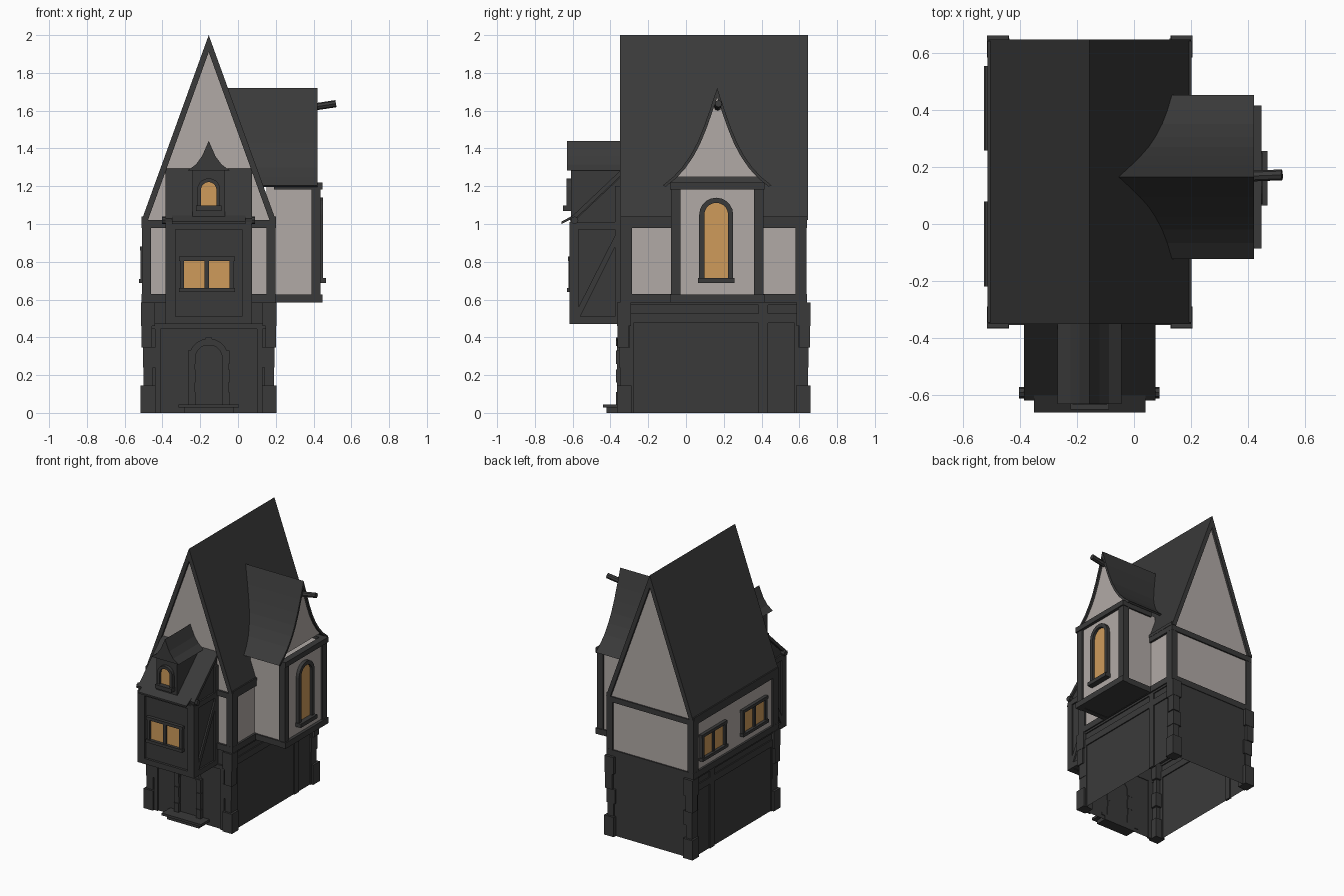
import bpy, bmesh, math
from mathutils import Vector

if "Cube" in bpy.data.objects:
    bpy.data.objects.remove(bpy.data.objects["Cube"])


def material(name, rgb):
    m = bpy.data.materials.new(name)
    m.diffuse_color = (*rgb, 1)
    m.use_nodes = True
    m.node_tree.nodes["Principled BSDF"].inputs["Base Color"].default_value = m.diffuse_color
    return m


DARK = material("charcoal", (0.042, 0.042, 0.042))
PLASTER = material("pale_plaster", (0.44, 0.40, 0.38))
GLASS = material("amber_glass", (0.62, 0.33, 0.105))
CX = -0.155            # centre line of the house
SLOPE = 0.355 / 0.98   # main roof, sideways run per unit of height


def prism(name, pts, axis, a0, a1, mat, open_bottom=False, start=None):
    """Extrude a 2D outline along x (pts = y,z) or along y (pts = x,z)."""
    bm = bmesh.new()

    def pos(p, a):
        return (a, p[0], p[1]) if axis == 'x' else (p[0], a, p[1])
    lo = [bm.verts.new(pos(p, start(p[1]) if start else a0)) for p in pts]
    hi = [bm.verts.new(pos(p, a1)) for p in pts]
    bm.faces.new(lo)
    bm.faces.new(hi)
    n = len(pts)
    for i in range(n):
        j = (i + 1) % n
        bm.faces.new((lo[i], lo[j], hi[j], hi[i]))
    bmesh.ops.recalc_face_normals(bm, faces=bm.faces)
    if open_bottom:
        bmesh.ops.delete(bm, geom=[f for f in bm.faces if f.normal.z < -0.9], context='FACES')
    me = bpy.data.meshes.new(name)
    bm.to_mesh(me)
    bm.free()
    me.materials.append(mat)
    ob = bpy.data.objects.new(name, me)
    bpy.context.collection.objects.link(ob)
    return ob


def box(name, x0, x1, y0, y1, z0, z1, mat=DARK, open_bottom=False):
    return prism(name, [(x0, z0), (x1, z0), (x1, z1), (x0, z1)], 'y', y0, y1, mat, open_bottom)


def log(name, p, q, r):
    p, q = Vector(p), Vector(q)
    bpy.ops.mesh.primitive_cylinder_add(vertices=8, radius=r, depth=(q - p).length, location=(p + q) / 2)
    ob = bpy.context.object
    ob.name = name
    ob.rotation_euler = (q - p).to_track_quat('Z', 'Y').to_euler()
    ob.data.materials.append(DARK)


def arch(c, half, z0, top, n=10):
    """Round-headed outline from lower right over the top to lower left."""
    zs = top - half
    return [(c + half, z0)] + [(c + half * math.cos(math.pi * i / n), zs + half * math.sin(math.pi * i / n))
                               for i in range(n + 1)] + [(c - half, z0)]


def arch_window(name, c, half, z0, top, frame, axis, wall, out, mat=GLASS, sill=True):
    """Arched pane, raised ring frame and sill; out = signed outward direction."""
    prism(name + "_pane", arch(c, half, z0, top), axis, wall, wall + 0.006 * out, mat)
    ring = arch(c, half + frame, z0, top + frame) + arch(c, half, z0, top)[::-1]
    prism(name + "_frame", ring, axis, wall - 0.004 * out, wall + 0.024 * out, DARK)
    if sill:
        w = half + frame + 0.006
        prism(name + "_sill", [(c - w, z0 - 0.028), (c + w, z0 - 0.028), (c + w, z0), (c - w, z0)],
              axis, wall - 0.004 * out, wall + 0.042 * out, DARK)


def casement(name, c, z0, z1, axis, wall):
    """Two-light rectangular window facing the negative axis."""
    def slab(part, u0, u1, v0, v1, d, mat):
        prism(name + part, [(u0, v0), (u1, v0), (u1, v1), (u0, v1)], axis, wall + 0.003, wall - d, mat)
    for s in (-1, 1):
        slab("_pane", *sorted((c + s * 0.012, c + s * 0.122)), z0, z1, 0.008, GLASS)
        slab("_jamb", *sorted((c + s * 0.12, c + s * 0.143)), z0, z1, 0.022, DARK)
    slab("_mullion", c - 0.012, c + 0.012, z0, z1, 0.018, DARK)
    slab("_head", c - 0.148, c + 0.148, z1, z1 + 0.022, 0.024, DARK)
    slab("_sill", c - 0.148, c + 0.148, z0 - 0.022, z0, 0.03, DARK)


# Ground floor shell, open underneath
box("ground_floor", -0.493, 0.183, -0.34, 0.635, 0, 0.6, DARK, True)
# Corner stones
for sx in (-1, 1):
    for sy in (-1, 1):
        x, y = CX + sx * 0.335, 0.1475 + sy * 0.4875
        for z0, z1, out, w in ((0, .145, .025, .052), (.145, .24, .01, .04), (.24, .345, .014, .055),
                               (.345, .46, .022, .035), (.46, .585, .024, .05)):
            xs = sorted((x + sx * out, x - sx * w))
            ys = sorted((y + sy * out, y - sy * w))
            box("corner_stone", *xs, *ys, z0, z1)
# Ground floor side timbers
for sx in (-1, 1):
    xs = sorted((CX + sx * 0.33, CX + sx * 0.346))
    box("side_rail", *xs, -0.33, 0.62, 0.475, 0.525)
    box("side_rail_upper", *xs, -0.33, 0.62, 0.57, 0.6)
    box("side_post", *xs, 0.385, 0.435, 0, 0.59)
    for y in (-0.3, 0.575):
        box("side_edge_post", *xs, y, y + 0.022, 0, 0.48)
# Ground floor front timbers
box("front_rail", -0.48, 0.17, -0.353, -0.335, 0.445, 0.475)
for s in (-1, 1):
    box("front_edge_post", *sorted((CX + s * 0.255, CX + s * 0.285)), -0.35, -0.335, 0, 0.45)
# Door with arched surround and steps
arch_window("door", CX, 0.072, 0.03, 0.36, 0.034, 'y', -0.34, -1, DARK, False)
for s in (-1, 1):
    for z in (0.04, 0.16, 0.26):
        box("door_stone", *sorted((CX + s * 0.07, CX + s * 0.109)), -0.37, -0.335, z, z + 0.07)
box("door_keystone", CX - 0.018, CX + 0.018, -0.371, -0.34, 0.355, 0.4)
box("lower_step", -0.285, -0.025, -0.42, -0.335, 0, 0.03)
box("upper_step", -0.315, 0.005, -0.44, -0.335, 0.028, 0.045)

# Upper storey plaster with timber frame
box("upper_storey", -0.495, 0.185, -0.335, 0.63, 0.59, 1.02, PLASTER)
for z0, z1 in ((0.585, 0.63), (0.98, 1.02)):
    for y in (-0.35, 0.595):
        box("cross_beam", -0.51, 0.2, y, y + 0.045, z0, z1)
    for x in (-0.51, 0.155):
        box("side_beam", x, x + 0.045, -0.349, 0.639, z0, z1)
for x in (-0.509, 0.151):
    for y0, y1 in ((-0.349, -0.287), (0.58, 0.639)):
        box("corner_post", x, x + 0.048, y0, y1, 0.6, 1.0)
for y in (0.405, -0.07):
    casement("side_window", y, 0.71, 0.86, 'x', -0.495)

# Main roof and gables
prism("main_roof", [(-0.51, 1.02), (CX, 2.0), (0.2, 1.02), (0.167, 1.02), (CX, 1.91), (-0.477, 1.02)],
      'y', -0.35, 0.645, DARK)
prism("gable_walls", [(-0.49, 1.01), (0.18, 1.01), (CX, 1.94)], 'y', -0.335, 0.63, PLASTER)
for x in (-0.512, 0.182):
    box("eave_board", x, x + 0.02, -0.345, 0.64, 1.018, 1.04)

# Side bay
BY = 0.165
box("bay_wall", 0.15, 0.425, BY - 0.235, BY + 0.235, 0.6, 1.2, PLASTER)
for z0, z1 in ((0.585, 0.628), (1.182, 1.22)):
    box("bay_front_beam", 0.4, 0.447, BY - 0.25, BY + 0.25, z0, z1)
    for s in (-1, 1):
        box("bay_side_beam", 0.19, 0.44, *sorted((BY + s * 0.21, BY + s * 0.246)), z0, z1)
box("bay_floor", 0.18, 0.43, BY - 0.24, BY + 0.24, 0.588, 0.605)
for s in (-1, 1):
    box("bay_post", 0.39, 0.438, *sorted((BY + s * 0.195, BY + s * 0.245)), 0.6, 1.2)
arch_window("bay_window", 0.16, 0.063, 0.715, 1.112, 0.027, 'x', 0.425, 1)

# Flared bay roof, cut back to the slope of the main roof
curve = [(0.287, 1.205), (0.232, 1.25), (0.185, 1.3), (0.14, 1.365), (0.105, 1.43),
         (0.072, 1.51), (0.04, 1.6), (0.02, 1.66)]


def flare(c, pts, apex):
    return [(c - h, z) for h, z in pts] + [(c, apex)] + [(c + h, z) for h, z in pts[::-1]]


inner = [(max(h - 0.014, 0.006), z - 0.008) for h, z in curve]


def on_roof(z):
    return 0.19 - (z - 1.02) * SLOPE


prism("bay_roof", flare(BY, curve, 1.72) + flare(BY, inner, 1.67)[::-1], 'x', 0, 0.42, DARK, start=on_roof)
prism("bay_gable", flare(BY, [(h - 0.008, z) for h, z in curve[1:]], 1.67), 'x', 0.385, 0.405, PLASTER)
log("ridge_log", (0.34, BY, 1.61), (0.518, BY + 0.007, 1.637), 0.019)

# Front jetty
prism("jetty_body", [(-0.6, 0.475), (-0.335, 0.475), (-0.335, 1.26), (-0.6, 1.01)], 'x', -0.373, 0.063, DARK)
for s in (-1, 1):
    xs = sorted((CX + s * 0.175, CX + s * 0.23))
    box("jetty_post", *xs, -0.618, -0.57, 0.47, 1.0)
    side = sorted((CX + s * 0.21, CX + s * 0.229))
    box("jetty_side_sill", *side, -0.61, -0.34, 0.47, 0.51)
    box("jetty_side_head", *side, -0.61, -0.34, 0.97, 1.01)
    box("jetty_back_post", *side, -0.375, -0.335, 0.47, 1.2)
    prism("jetty_brace", [(-0.6, 0.5), (-0.565, 0.5), (-0.35, 0.93), (-0.35, 0.99)], 'x', *side, DARK)
box("jetty_front_sill", -0.38, 0.07, -0.617, -0.58, 0.47, 0.51)
box("jetty_front_head", -0.38, 0.07, -0.617, -0.58, 0.97, 1.01)
log("jetty_eave_log", (-0.403, -0.59, 1.02), (0.09, -0.59, 1.02), 0.02)
casement("jetty_window", -0.165, 0.662, 0.805, 'y', -0.6)
prism("jetty_roof", [(-0.61, 1.005), (-0.335, 1.265), (-0.335, 1.295), (-0.615, 1.03)], 'x', -0.385, 0.075, DARK)
prism("jetty_eave", [(-0.66, 1.0), (-0.6, 1.03), (-0.6, 1.045), (-0.66, 1.012)], 'x', -0.35, 0.04, DARK)

# Small dormer on the jetty
box("dormer_wall", CX - 0.085, CX + 0.085, -0.608, -0.33, 1.02, 1.3)
tips = [(0.112, 1.283), (0.068, 1.315), (0.035, 1.36)]
prism("dormer_roof", flare(CX, tips, 1.44), 'y', -0.63, -0.33, DARK)
arch_window("dormer_window", CX, 0.041, 1.098, 1.222, 0.02, 'y', -0.608, -1)
